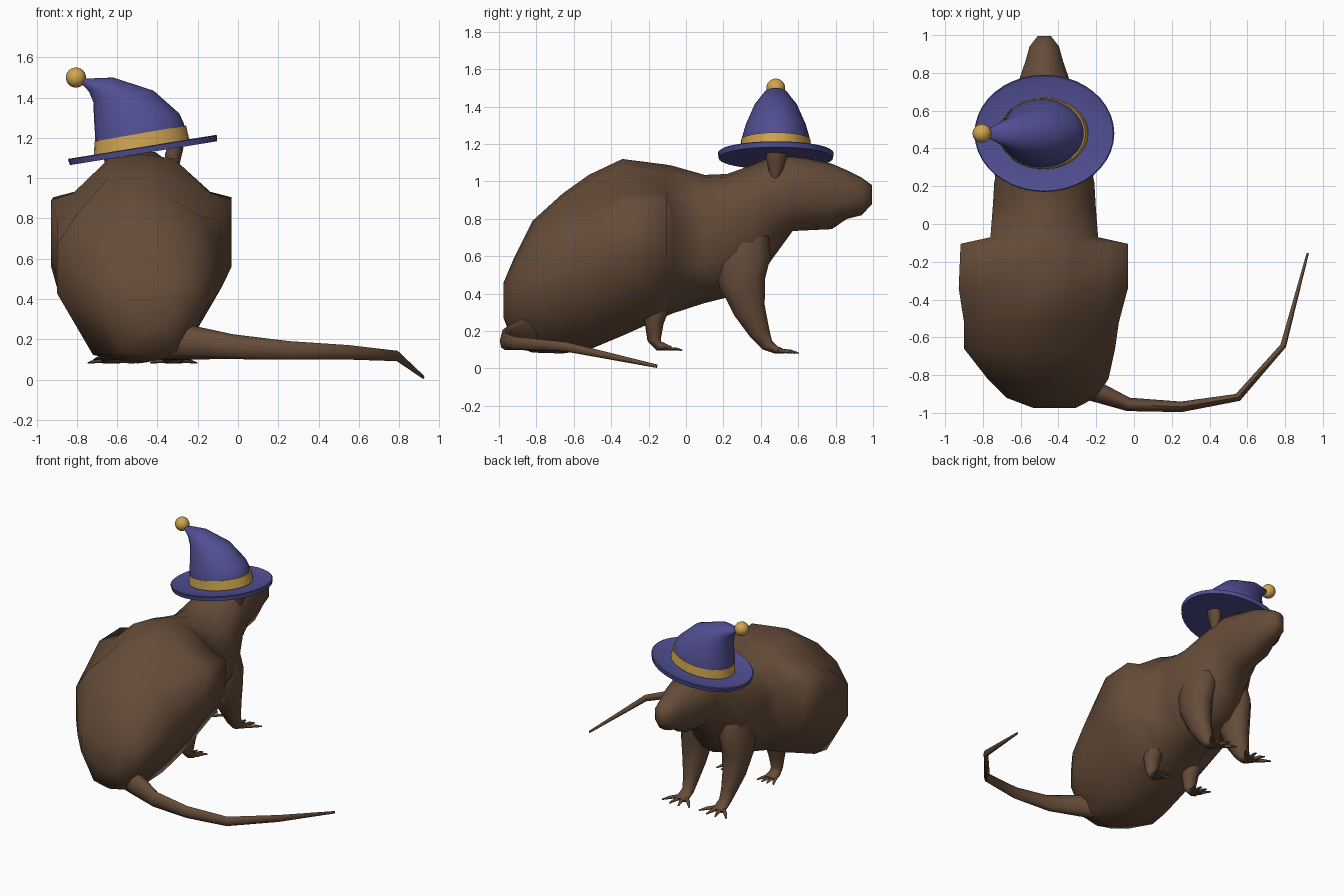
import bpy, bmesh, math
from mathutils import Vector

CX = -0.475          # body centre line
HY = 0.48            # hat centre in y


def material(name, rgb):
    m = bpy.data.materials.new(name)
    m.diffuse_color = (*rgb, 1)
    return m


BROWN = material("brown_fur", (0.130, 0.071, 0.040))
BLUE = material("hat_blue", (0.080, 0.077, 0.29))
GOLD = material("gold", (0.63, 0.38, 0.08))


def loft(name, rings, mat, angle=70):
    """Skin a list of equal-sized point rings and cap both ends."""
    bm = bmesh.new()
    vs = [[bm.verts.new(p) for p in r] for r in rings]
    n = len(vs[0])
    for a, b in zip(vs, vs[1:]):
        for i in range(n):
            j = (i + 1) % n
            bm.faces.new((a[i], a[j], b[j], b[i]))
    bm.faces.new(vs[0])
    bm.faces.new(vs[-1])
    bmesh.ops.recalc_face_normals(bm, faces=bm.faces)
    me = bpy.data.meshes.new(name)
    bm.to_mesh(me)
    bm.free()
    me.materials.append(mat)
    ob = bpy.data.objects.new(name, me)
    bpy.context.collection.objects.link(ob)
    smooth(ob, angle)
    return ob


def smooth(ob, angle):
    bpy.ops.object.select_all(action='DESELECT')
    ob.select_set(True)
    bpy.context.view_layer.objects.active = ob
    bpy.ops.object.shade_smooth_by_angle(angle=math.radians(angle))


def tube(name, pts, mat, side=None, n=8):
    """Tapered tube through (x, y, z, side radius, other radius)."""
    rings = []
    for i, p in enumerate(pts):
        c = Vector(p[:3])
        t = Vector(pts[min(i + 1, len(pts) - 1)][:3]) - Vector(pts[max(i - 1, 0)][:3])
        t.normalize()
        s = side or t.cross(Vector((0, 0, 1))).normalized()
        u = t.cross(s).normalized()
        rings.append([c + s * (p[3] * math.cos(a)) + u * (p[4] * math.sin(a))
                      for a in (2 * math.pi * k / n for k in range(n))])
    return loft(name, rings, mat)


def lerp(a, b, t):
    return a + (b - a) * t


# Body and head: y, centre x, top, bottom, half width, upper and lower widest z
SECTIONS = [
    (-0.975, -0.42, 0.46, 0.27, 0.11, 0.42, 0.34),
    (-0.92, -0.44, 0.59, 0.12, 0.235, 0.46, 0.34),
    (-0.82, -0.455, 0.79, 0.085, 0.32, 0.54, 0.40),
    (-0.66, -0.50, 0.935, 0.08, 0.40, 0.67, 0.43),
    (-0.52, -0.49, 1.035, 0.10, 0.41, 0.79, 0.46),
    (-0.34, -0.48, 1.12, 0.175, 0.448, 0.89, 0.56),
    (-0.105, CX, 1.09, 0.28, 0.443, 0.905, 0.59),
    (-0.07, CX, 1.083, 0.295, 0.285, 0.84, 0.52),
    (0.10, CX, 1.035, 0.35, 0.272, 0.84, 0.56),
    (0.22, CX, 1.04, 0.38, 0.265, 0.84, 0.60),
    (0.36, CX, 1.09, 0.43, 0.235, 0.90, 0.68),
    (0.45, CX, 1.13, 0.57, 0.20, 0.96, 0.80),
    (0.57, CX, 1.14, 0.735, 0.18, 1.00, 0.88),
    (0.78, CX, 1.095, 0.745, 0.128, 0.98, 0.87),
    (0.86, CX, 1.06, 0.80, 0.10, 0.97, 0.88),
    (0.94, CX, 1.02, 0.82, 0.078, 0.96, 0.88),
    (0.995, CX, 0.98, 0.88, 0.035, 0.95, 0.91),
]
rings = []
for y, xc, zt, zb, w, hi, lo in SECTIONS:
    # flat ledge over the haunches, rounder elsewhere
    k, k2 = (0.55, 0.92) if y > -0.09 or y < -0.6 else (0.15, 0.80 if y > -0.2 else 0.9)
    half = [(0.36 * w, lerp(hi, zt, k2)), (0.76 * w, lerp(hi, zt, k)),
            (w, hi), (w, lo), (0.55 * w, lerp(lo, zb, 0.88))]
    ring = [(0, zt)] + half + [(0, zb)] + [(-a, b) for a, b in reversed(half)]
    rings.append([Vector((xc + a, y, b)) for a, b in ring])
loft("body", rings, BROWN, 80)

# Legs, feet, toes and ears on both sides
X = Vector((1, 0, 0))
for s, label in ((-1, "left"), (1, "right")):
    fx = CX + s * 0.155
    tube("front_leg_" + label, [
        (CX + s * 0.10, 0.30, 0.86, 0.06, 0.09),
        (CX + s * 0.13, 0.305, 0.74, 0.10, 0.14),
        (CX + s * 0.16, 0.295, 0.60, 0.108, 0.165),
        (CX + s * 0.17, 0.30, 0.46, 0.102, 0.13),
        (CX + s * 0.168, 0.34, 0.31, 0.078, 0.09),
        (CX + s * 0.16, 0.395, 0.19, 0.052, 0.058),
        (fx, 0.435, 0.125, 0.044, 0.036),
        (fx, 0.48, 0.10, 0.05, 0.022),
        (fx, 0.53, 0.09, 0.055, 0.011)], BROWN, X, 10)
    hx = CX + s * 0.17
    tube("hind_leg_" + label, [
        (hx, -0.16, 0.40, 0.09, 0.10),
        (hx, -0.17, 0.24, 0.06, 0.05),
        (hx, -0.17, 0.155, 0.045, 0.037),
        (hx, -0.145, 0.12, 0.046, 0.027),
        (hx, -0.08, 0.107, 0.05, 0.012)], BROWN, X)
    for k in range(4):
        d = k - 1.5
        reach = 0.02 * abs(d)
        tube(f"front_toe_{label}_{k + 1}", [
            (fx + d * 0.026, 0.50, 0.095, 0.014, 0.013),
            (fx + d * 0.052, 0.57 - reach, 0.091, 0.013, 0.011),
            (fx + d * 0.076, 0.612 - reach, 0.082, 0.006, 0.004)], BROWN, n=6)
        tube(f"hind_toe_{label}_{k + 1}", [
            (hx + d * 0.022, -0.11, 0.106, 0.013, 0.010),
            (hx + d * 0.034, -0.05 - reach / 2, 0.105, 0.012, 0.009),
            (hx + d * 0.046, -0.015 - reach / 2, 0.098, 0.006, 0.004)], BROWN, n=6)
    tube("ear_" + label, [
        (CX + s * 0.145, 0.475, 0.985, 0.02, 0.012),
        (CX + s * 0.148, 0.478, 1.05, 0.032, 0.035),
        (CX + s * 0.155, 0.482, 1.12, 0.042, 0.055),
        (CX + s * 0.165, 0.485, 1.155, 0.04, 0.056)], BROWN, X)

# Tail sweeping round to the side
tube("tail", [
    (-0.46, -0.76, 0.20, 0.10, 0.10),
    (-0.24, -0.872, 0.185, 0.06, 0.085),
    (-0.03, -0.955, 0.163, 0.036, 0.062),
    (0.25, -0.968, 0.145, 0.028, 0.046),
    (0.55, -0.918, 0.135, 0.021, 0.036),
    (0.79, -0.645, 0.117, 0.016, 0.026),
    (0.92, -0.155, 0.012, 0.006, 0.009)], BROWN)


# Hat: each ring runs between a left and a right point in the xz plane
def hat_ring(lx, lz, rx, rz, hy, n=32):
    c = Vector(((lx + rx) / 2, HY, (lz + rz) / 2))
    h = Vector(((rx - lx) / 2, 0, (rz - lz) / 2))
    return [c + h * math.cos(a) + Vector((0, hy * math.sin(a), 0))
            for a in (2 * math.pi * k / n for k in range(n))]


def brim_ring(r, up):
    """Ring on the tilted brim plane, scaled by r and raised by up."""
    t = math.radians(9.2)
    c = Vector((CX + 0.003 - up * math.sin(t), 0, 1.138 + up * math.cos(t)))
    dx, dz = 0.375 * r * math.cos(t), 0.375 * r * math.sin(t)
    return hat_ring(c.x - dx, c.z - dz, c.x + dx, c.z + dz, 0.31 * r, 40)


loft("hat_brim", [brim_ring(0.6, -0.014), brim_ring(0.985, -0.014), brim_ring(1.0, 0.014),
                  brim_ring(0.985, 0.018), brim_ring(0.94, 0.012), brim_ring(0.6, 0.006)], BLUE, 30)

loft("hat_crown", [hat_ring(*r) for r in (
    (-0.71, 1.12, -0.25, 1.195, 0.185),
    (-0.709, 1.20, -0.27, 1.275, 0.180),
    (-0.715, 1.29, -0.292, 1.322, 0.160),
    (-0.719, 1.38, -0.42, 1.435, 0.115),
    (-0.74, 1.43, -0.62, 1.50, 0.066),
    (-0.785, 1.478, -0.775, 1.494, 0.02))], BLUE)

loft("hat_band", [hat_ring(*r) for r in (
    (-0.716, 1.115, -0.242, 1.192, 0.19),
    (-0.712, 1.183, -0.258, 1.262, 0.185))], GOLD)

# Bobble on the hat tip
bpy.ops.mesh.primitive_uv_sphere_add(segments=20, ring_count=12, radius=0.05,
                                     location=(-0.805, HY, 1.50))
ball = bpy.context.object
ball.name = "hat_bobble"
ball.data.materials.append(GOLD)
smooth(ball, 40)
